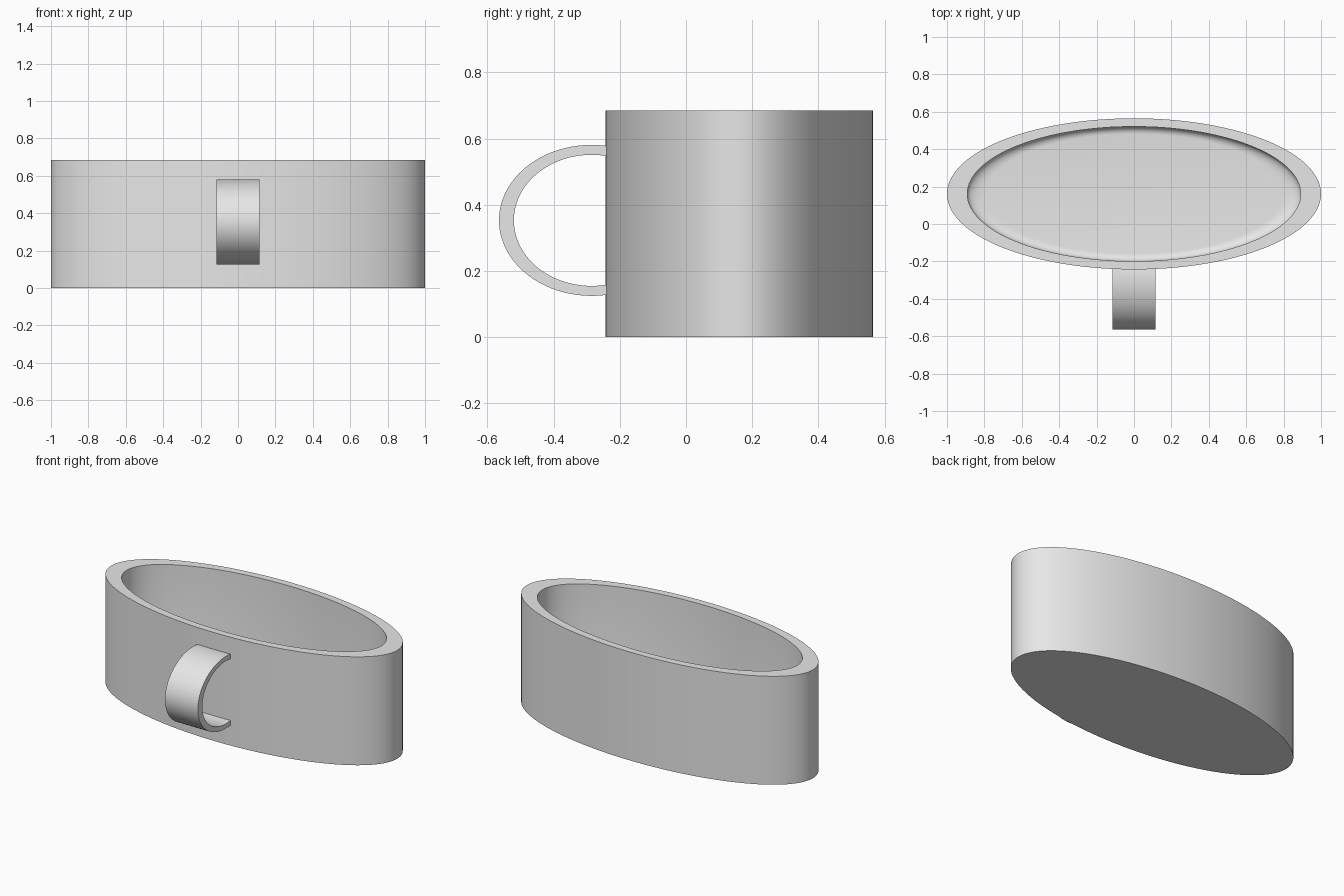
import bpy, bmesh
from math import sin, cos, pi, radians

cube = bpy.data.objects.get("Cube")
if cube:
    bpy.data.objects.remove(cube, do_unlink=True)

# Single grey ceramic colour
grey = bpy.data.materials.new("plain grey")
grey.use_nodes = True
grey.diffuse_color = (0.8, 0.8, 0.8, 1)
grey.node_tree.nodes["Principled BSDF"].inputs["Base Color"].default_value = (0.8, 0.8, 0.8, 1)

CENTER_Y = 0.161
HEIGHT = 0.685
RADIUS = 0.404          # depth radius of the cup
STRETCH = 1 / RADIUS    # widens the round cup into an oval
INNER = 0.36
FLOOR = 0.05
FILLET = 0.04


def finish(bm, name):
    bmesh.ops.recalc_face_normals(bm, faces=bm.faces)
    mesh = bpy.data.meshes.new(name)
    bm.to_mesh(mesh)
    bm.free()
    mesh.materials.append(grey)
    obj = bpy.data.objects.new(name, mesh)
    bpy.context.collection.objects.link(obj)
    bpy.ops.object.select_all(action='DESELECT')
    obj.select_set(True)
    bpy.context.view_layer.objects.active = obj
    bpy.ops.object.shade_smooth_by_angle(angle=radians(35))
    return obj


def bridge(bm, a, b):
    n = len(a)
    for i in range(n):
        j = (i + 1) % n
        bm.faces.new((a[i], a[j], b[j], b[i]))


# Oval cup: outer wall, flat rim, inner wall, rounded inner corner and floor
profile = [(RADIUS, 0), (RADIUS, HEIGHT), (INNER, HEIGHT)]
for k in range(7):
    a = k / 6 * pi / 2
    profile.append((INNER - FILLET + FILLET * cos(a), FLOOR + FILLET - FILLET * sin(a)))

SEGMENTS = 128
bm = bmesh.new()
rings = []
for r, z in profile:
    angles = [2 * pi * i / SEGMENTS for i in range(SEGMENTS)]
    rings.append([bm.verts.new((r * cos(t) * STRETCH, CENTER_Y + r * sin(t), z))
                  for t in angles])
for lower, upper in zip(rings, rings[1:]):
    bridge(bm, lower, upper)
bm.faces.new(rings[0])
bm.faces.new(rings[-1])
finish(bm, "cup_body")

# Handle: flat band swept along an elliptical arc, ends buried in the wall
HALF_WIDTH = 0.115
STEPS = 64
EXTRA = radians(13)
bm = bmesh.new()
sections = []
for i in range(STEPS + 1):
    t = pi / 2 - EXTRA + (pi + 2 * EXTRA) * i / STEPS
    outer = (-0.285 + 0.28 * cos(t), 0.353 + 0.228 * sin(t))
    inner = (-0.285 + 0.235 * cos(t), 0.353 + 0.198 * sin(t))
    sections.append([bm.verts.new((x, y, z)) for x, (y, z) in (
        (-HALF_WIDTH, outer), (HALF_WIDTH, outer),
        (HALF_WIDTH, inner), (-HALF_WIDTH, inner))])
for a, b in zip(sections, sections[1:]):
    bridge(bm, a, b)
bm.faces.new(sections[0])
bm.faces.new(sections[-1])
finish(bm, "handle")
